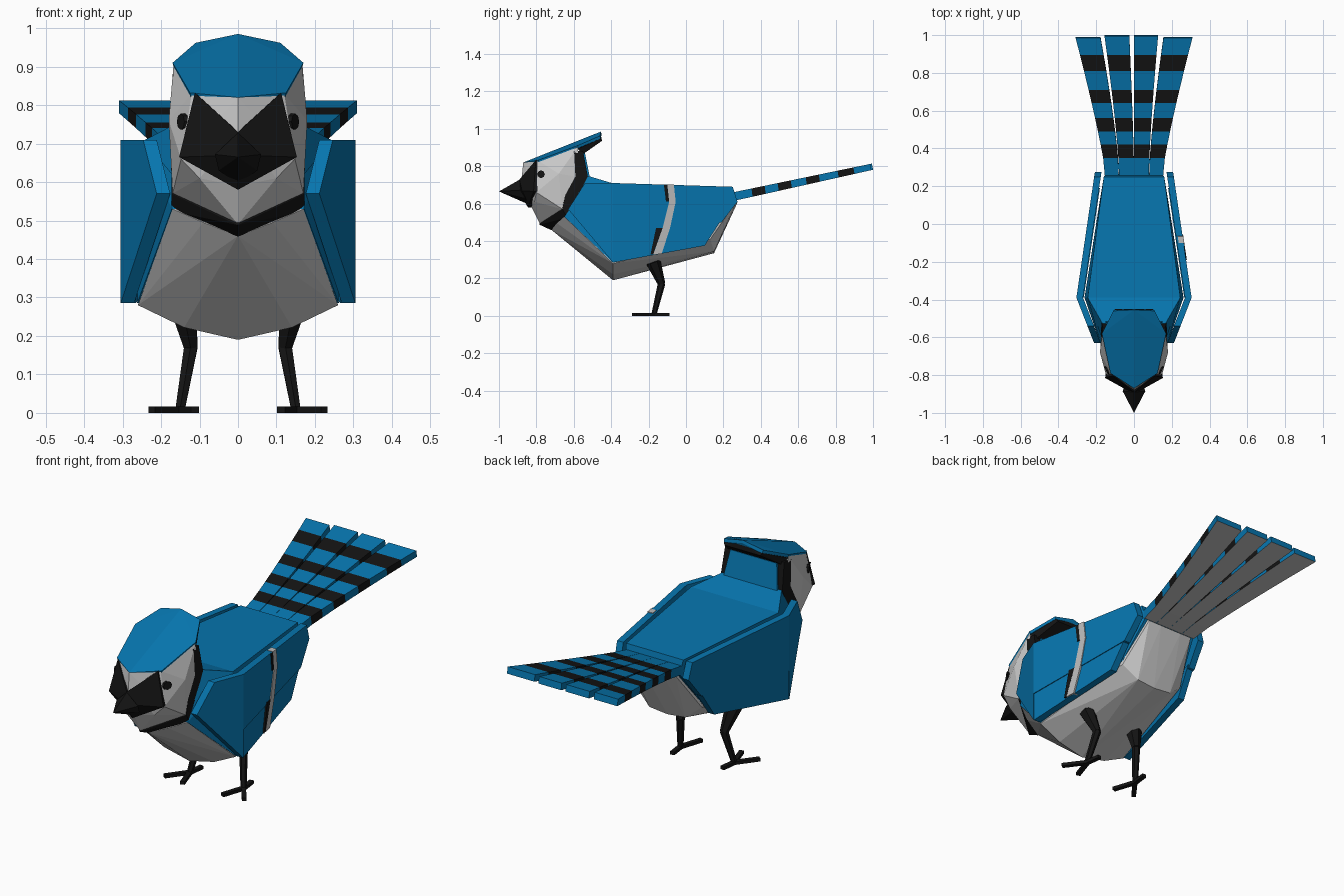
import bpy, bmesh, math
from mathutils import Vector

if "Cube" in bpy.data.objects:
    bpy.data.objects.remove(bpy.data.objects["Cube"])


def material(name, rgb):
    m = bpy.data.materials.new(name)
    m.diffuse_color = (*rgb, 1)
    m.use_nodes = True
    m.node_tree.nodes["Principled BSDF"].inputs["Base Color"].default_value = m.diffuse_color
    return m


BLUE = material("blue", (0.002, 0.18, 0.43))
BLACK = material("black", (0.007, 0.007, 0.007))
GREY = material("grey", (0.5, 0.5, 0.5))


def finish(name, bm, mats):
    bmesh.ops.recalc_face_normals(bm, faces=bm.faces)
    me = bpy.data.meshes.new(name)
    bm.to_mesh(me)
    bm.free()
    for m in mats:
        if m:
            me.materials.append(m)
    ob = bpy.data.objects.new(name, me)
    bpy.context.collection.objects.link(ob)
    return ob


def hull(name, pts, mat=None, mirror=True):
    """Flat-faced solid around points, optionally mirrored over x."""
    pts = set(pts)
    if mirror:
        pts |= {(-x, y, z) for x, y, z in pts}
    bm = bmesh.new()
    for p in pts:
        bm.verts.new(p)
    bmesh.ops.convex_hull(bm, input=bm.verts)
    bmesh.ops.delete(bm, geom=[v for v in bm.verts if not v.link_faces], context='VERTS')
    bmesh.ops.dissolve_limit(bm, angle_limit=math.radians(1), verts=bm.verts, edges=bm.edges)
    return finish(name, bm, [mat])


def pair(name, pts, mat=None):
    """The same solid once on each side."""
    for side, s in (("right", 1), ("left", -1)):
        hull(f"{side}_{name}", [(s * x, y, z) for x, y, z in pts], mat, False)


# Body: grey belly, blue back and shoulders rising to the neck
hull("belly", [(0, -.72, .46), (.09, -.69, .495), (.17, -.65, .53), (.26, -.39, .28), (.14, -.39, .222),
               (0, -.39, .19), (0, .15, .335), (.1, .15, .345), (.18, .13, .41),
               (.13, .27, .61), (.06, .275, .605), (.16, .2, .65)])
hull("back", [(.17, -.54, .71), (.245, -.39, .708), (.16, .25, .69), (.172, -.65, .53),
              (.262, -.39, .285), (.18, .13, .43), (.15, .265, .62)], BLUE)
hull("neck", [(.165, -.53, .75), (.245, -.39, .708), (.172, -.6, .62)], BLUE)

# Head: pale face, black collar, blue nape
hull("face", [(0, -.87, .82), (.12, -.79, .83), (.168, -.58, .90), (.18, -.68, .76),
              (.17, -.56, .74), (.17, -.66, .57), (0, -.78, .49), (0, -.88, .72),
              (.148, -.80, .66), (0, -.83, .59), (.1, -.81, .61)])
hull("collar", [(.17, -.60, .88), (.174, -.56, .73), (.173, -.66, .57), (0, -.785, .488),
                (.165, -.55, .88), (.172, -.525, .745), (.173, -.635, .525), (0, -.72, .458)], BLACK)
hull("nape", [(.13, -.56, .87), (.13, -.54, .87), (.15, -.515, .745), (.15, -.56, .745)], BLUE)

# Crest: sloping blue cap with a black underside
cap = [(0, -.87, .82), (.125, -.79, .832), (.17, -.58, .91), (.11, -.46, .962), (0, -.455, .985)]
hull("crest", cap + [(x * .98, y + .004, z - .014) for x, y, z in cap], BLUE)
hull("crest_underside", [(0, -.456, .97), (.108, -.458, .947), (.167, -.58, .892),
                         (.1, -.45, .935), (0, -.45, .94), (.15, -.55, .865)], BLACK)

# Mask, beak and eyes
mask = [(0, -.89, .73), (.112, -.803, .832), (.153, -.815, .665), (0, -.845, .58), (0, -.90, .67)]
pair("mask", mask + [(x * .95, y + .05, z) for x, y, z in mask], BLACK)
hull("beak", [(0, -1, .665), (.06, -.885, .672), (0, -.89, .728), (.05, -.86, .63), (0, -.84, .595)], BLACK)
pair("eye", [(.147 + dx + .01 * math.cos(a), -.775 + .02 * math.cos(a), .757 + .021 * math.sin(a))
             for dx in (-.015, .002) for a in [i * math.tau / 8 for i in range(8)]], BLACK)


# Wings: panels following the flank, bent at the shoulder line
def wing_x(y):
    return .305 + (y + .39) * (.39 if y < -.39 else -.147)


def panel(profile, inset=0.0, thick=.035):
    out = [(wing_x(y) - inset, y, z) for y, z in profile]
    return out + [(x - thick, y, z) for x, y, z in out]


pair("wing_shoulder", panel([(-.39, .71), (-.54, .71), (-.63, .57), (-.39, .285)]), BLUE)
pair("wing_upper", panel([(-.39, .71), (.25, .69), (.275, .61), (.19, .5), (-.39, .43)]), BLUE)
pair("wing_lower", panel([(-.39, .46), (.19, .515), (.10, .375), (-.39, .285)], .004), BLUE)

# Wing bar on the right side only
for nm, prof, mat in (("upper_wing_bar", [(-.1, .703), (-.065, .703), (-.055, .61), (-.09, .61)], GREY),
                      ("middle_wing_bar", [(-.09, .61), (-.055, .61), (-.085, .47), (-.125, .47)], GREY),
                      ("lower_wing_bar", [(-.125, .47), (-.085, .47), (-.13, .332), (-.175, .328)], GREY),
                      ("upper_bar_edge", [(-.118, .70), (-.1, .70), (-.09, .61), (-.107, .61)], BLACK),
                      ("lower_bar_edge", [(-.16, .47), (-.125, .47), (-.175, .33), (-.19, .327)], BLACK)):
    hull("right_" + nm, panel(prof, -.004, .03), mat, False)


# Tail: four feathers widening to the tip, banded on top and grey underneath
def feather(name, base, tip, end):
    ys = [.24, .35, .42, .49, .56, .64, .71, .81, .895, end]
    bm = bmesh.new()
    rings = []
    for y in ys:
        t = max(0, (y - .28) / .72)
        # outermost edges flare early, inner gaps open towards the tip
        x0, x1 = (b + (e - b) * t ** (1.17 if abs(b) > .1 else 1.3) for b, e in zip(base, tip))
        z = .66 + (y - .25) * .207
        h = .045 - .012 * t
        rings.append([bm.verts.new(p) for p in
                      ((x0, y, z), (x1, y, z), (x1, y + .006, z - h), (x0, y + .006, z - h))])
    for i in range(len(rings) - 1):
        a, b = rings[i], rings[i + 1]
        for k in range(4):
            f = bm.faces.new((a[k], a[(k + 1) % 4], b[(k + 1) % 4], b[k]))
            f.material_index = 2 if k == 2 else i % 2
    bm.faces.new(rings[0])
    bm.faces.new(rings[-1])
    finish(name, bm, [BLUE, BLACK, GREY])


feather("tail_feather_1", (-.153, -.08), (-.313, -.18), .985)
feather("tail_feather_2", (-.079, 0), (-.157, -.025), .994)
feather("tail_feather_3", (0, .079), (.0, .128), .994)
feather("tail_feather_4", (.08, .153), (.158, .313), .985)


# Legs and toes
def limb(a, b, ra, rb):
    a, b = Vector(a), Vector(b)
    d = (b - a).normalized()
    u = d.cross(Vector((1, 0, 0))).normalized()
    v = d.cross(u)
    return [tuple(p + r * (u * math.cos(k) + v * math.sin(k)))
            for p, r in ((a, ra), (b, rb)) for k in [j * math.tau / 6 for j in range(6)]]


pair("thigh", limb((.145, -.175, .29), (.122, -.13, .17), .04, .02), BLACK)
pair("shin", limb((.122, -.13, .175), (.15, -.17, .012), .02, .014), BLACK)
for nm, (x, y) in {"inner_toe": (.112, -.285), "outer_toe": (.224, -.27), "back_toe": (.14, -.09)}.items():
    d = Vector((x - .15, y + .17, 0)).normalized()
    n = Vector((-d.y, d.x, 0)) * .011
    pair(nm, [(p[0] + s * n.x, p[1] + s * n.y, z) for p in ((.15, -.17), (x, y))
              for s in (-1, 1) for z in (0, .016)], BLACK)
